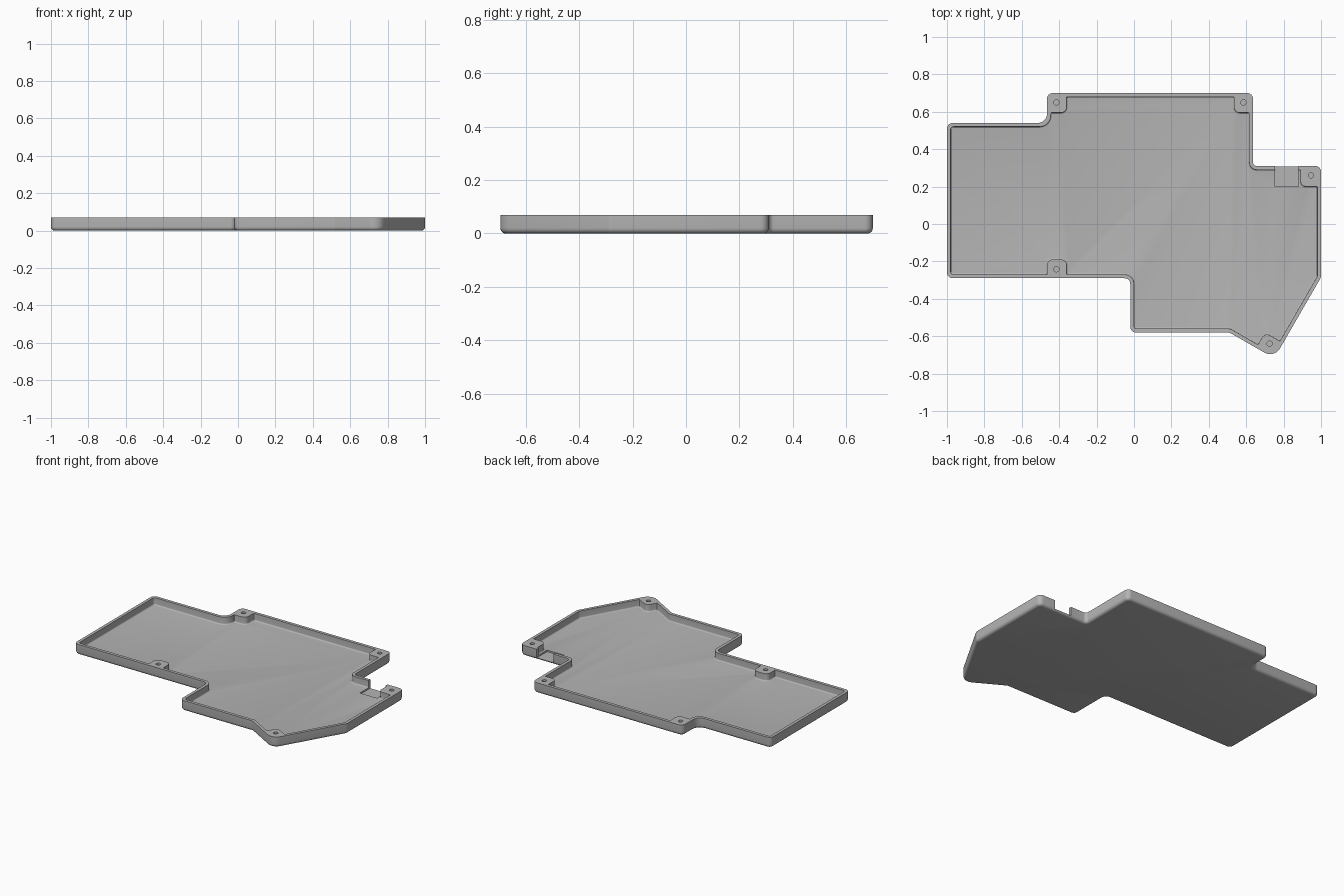
import bpy, bmesh, math
from mathutils import Vector

if "Cube" in bpy.data.objects:
    bpy.data.objects.remove(bpy.data.objects["Cube"], do_unlink=True)

HEIGHT, FLOOR, WALL = 0.07, 0.022, 0.02

grey = bpy.data.materials.new("case grey")
grey.use_nodes = True
colour = (0.46, 0.46, 0.46, 1)
grey.diffuse_color = colour
grey.node_tree.nodes["Principled BSDF"].inputs["Base Color"].default_value = colour


def rounded(corners, inset=0.0, steps=6):
    """Round every (x, y, radius) corner of a counter-clockwise outline, moved inward."""
    pts = [Vector(c[:2]) for c in corners]
    out = []
    for i, p in enumerate(pts):
        d0 = (p - pts[i - 1]).normalized()
        d1 = (pts[(i + 1) % len(pts)] - p).normalized()
        n0, n1 = Vector((-d0.y, d0.x)), Vector((-d1.y, d1.x))
        turn = math.atan2(d0.x * d1.y - d0.y * d1.x, d0.dot(d1))
        side = 1 if turn > 0 else -1
        mitre = (n0 + n1) / (1 + n0.dot(n1))
        r = max(corners[i][2] - side * inset, 0.002)
        centre = p + mitre * (inset + side * r)
        start = -n0 * side * r
        for k in range(steps + 1):
            a = turn * k / steps
            c, s = math.cos(a), math.sin(a)
            out.append(centre + Vector((start.x * c - start.y * s,
                                        start.x * s + start.y * c)))
    return out


def solid(name, corners, bottom, top, fillet):
    """Prism with a rounded lower edge."""
    layers = []
    for k in range(6):
        a = math.pi / 2 * k / 5
        layers.append((fillet * (1 - math.sin(a)), bottom + fillet * (1 - math.cos(a))))
    layers.append((0, top))
    bm = bmesh.new()
    rings = [[bm.verts.new((p.x, p.y, z)) for p in rounded(corners, inset)]
             for inset, z in layers]
    for low, high in zip(rings, rings[1:]):
        n = len(low)
        for i in range(n):
            j = (i + 1) % n
            bm.faces.new((low[i], low[j], high[j], high[i]))
    bm.faces.new(rings[0][::-1])
    bm.faces.new(rings[-1])
    mesh = bpy.data.meshes.new(name)
    bm.to_mesh(mesh)
    bm.free()
    mesh.materials.append(grey)
    ob = bpy.data.objects.new(name, mesh)
    bpy.context.collection.objects.link(ob)
    return ob


def cut(target, cutter):
    mod = target.modifiers.new("cut", 'BOOLEAN')
    mod.operation, mod.solver, mod.object = 'DIFFERENCE', 'EXACT', cutter
    bpy.context.view_layer.objects.active = target
    bpy.ops.object.modifier_apply(modifier=mod.name)
    bpy.data.objects.remove(cutter, do_unlink=True)


# Outer tray body
R = 0.03
outer = [(-1, -.29, R), (-.02, -.29, R), (-.02, -.58, R), (.51, -.58, R),
         (.75, -.718, .06), (1, -.285, R), (1, .31, R), (.636, .31, .02),
         (.636, .70, R), (-.465, .70, R), (-.465, .54, .05), (-1, .54, R)]
tray = solid("tray_case", outer, 0, HEIGHT, 0.02)

# Cavity, stepping around the five screw bosses
S = 0.014
inner = [(-.98, -.27, S), (-.465, -.27, .004), (-.465, -.19, R), (-.36, -.19, R),
         (-.36, -.27, .004), (0, -.27, .05), (0, -.56, S), (.515, -.56, R),
         (.663, -.645, .004), (.70, -.58, R), (.78, -.626, .004), (.98, -.28, S),
         (.98, .20, .004), (.89, .20, R), (.89, .29, .004), (.616, .29, .04),
         (.616, .595, .004), (.535, .595, R), (.535, .68, .004), (-.36, .68, .004),
         (-.36, .595, R), (-.445, .595, .004), (-.445, .52, .06), (-.98, .52, S)]
cut(tray, solid("cavity_cutter", inner, FLOOR, HEIGHT + .05, 0.008))

# Connector notch through the back wall, recessed slightly into the floor
bpy.ops.mesh.primitive_cube_add(size=1, location=(.8175, .27, .062))
notch = bpy.context.object
notch.scale = (.125, .14, .10)
cut(tray, notch)

# Screw holes in the bosses
for x, y in [(-.415, .65), (.585, .65), (.947, .26), (-.415, -.242), (.725, -.64)]:
    bpy.ops.mesh.primitive_cylinder_add(vertices=24, radius=.014, depth=.1,
                                        location=(x, y, FLOOR + .05))
    cut(tray, bpy.context.object)

bpy.ops.object.select_all(action='DESELECT')
tray.data.materials.clear()
tray.data.materials.append(grey)
for face in tray.data.polygons:
    face.material_index = 0
tray.select_set(True)
bpy.context.view_layer.objects.active = tray
bpy.ops.object.shade_smooth_by_angle(angle=math.radians(30))
